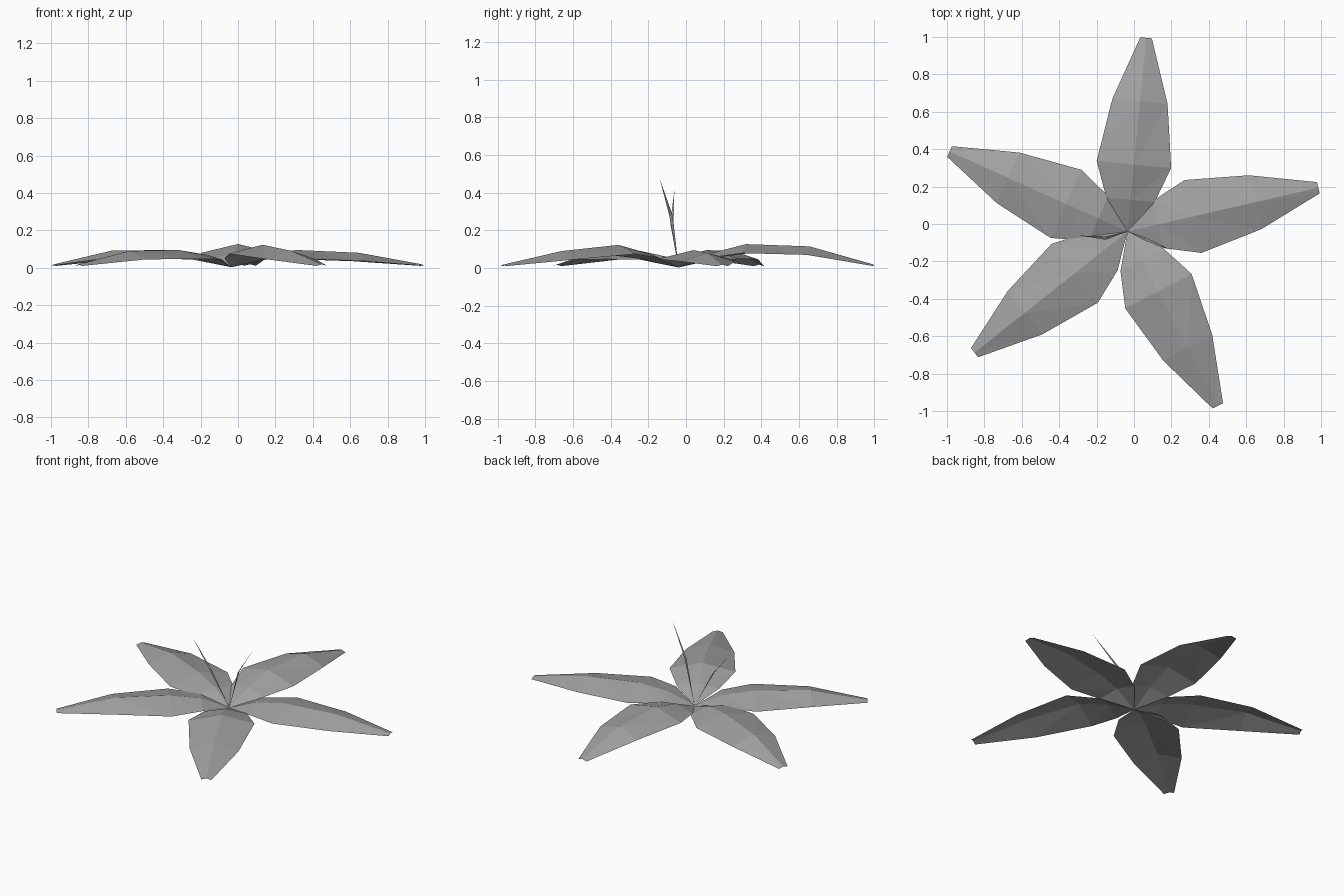
import bpy
import bmesh
from math import cos, sin, radians
from mathutils import Vector

cube = bpy.data.objects.get("Cube")
if cube:
    bpy.data.objects.remove(cube, do_unlink=True)

grey = bpy.data.materials.new("petal grey")
grey.use_nodes = True
colour = (0.36, 0.36, 0.36, 1)
grey.diffuse_color = colour
grey.node_tree.nodes["Principled BSDF"].inputs["Base Color"].default_value = colour

CENTRE = Vector((-0.035, -0.04, 0.003))


def finish(name, bm):
    mesh = bpy.data.meshes.new(name)
    bm.to_mesh(mesh)
    bm.free()
    mesh.materials.append(grey)
    obj = bpy.data.objects.new(name, mesh)
    bpy.context.collection.objects.link(obj)
    return obj


def petal(name, angle, length, ridge):
    """Thin folded leaf: a point, then rows of left edge, ridge, right edge."""
    a = radians(angle)
    out = Vector((cos(a), sin(a), 0))
    side = Vector((-sin(a), cos(a), 0))
    # distance along, half width, drop from ridge to edge
    rows = [(0.17, 0.13, 0.025), (0.36, 0.2, 0.048),
            (0.70, 0.148, 0.045), (length, 0.031, 0.008)]
    bm = bmesh.new()
    base = bm.verts.new(CENTRE)
    last = None
    for (r, w, drop), z in zip(rows, ridge):
        row = []
        for s in (1, 0, -1):
            p = CENTRE + out * r + side * w * s
            p.z = z - drop * abs(s)
            row.append(bm.verts.new(p))
        for i in range(2):
            if last:
                bm.faces.new((last[i], row[i + 1], row[i]))
                bm.faces.new((last[i], last[i + 1], row[i + 1]))
            else:
                bm.faces.new((base, row[i + 1], row[i]))
        last = row
    finish(name, bm)


def stamen(name, points, width):
    """Narrow upright ribbon, widest at its bend and pointed at the tip."""
    bm = bmesh.new()
    start, bend, tip = (Vector(p) for p in points)
    half = Vector((0, width / 2, 0))
    a = bm.verts.new(start)
    b = bm.verts.new(bend - half)
    c = bm.verts.new(bend + half)
    d = bm.verts.new(tip)
    bm.faces.new((a, b, c))
    bm.faces.new((b, d, c))
    finish(name, bm)


# Five petals
petal("right_petal", 12.9, 1.047, (0.07, 0.095, 0.08, 0.018))
petal("back_petal", 84.5, 1.04, (0.078, 0.127, 0.115, 0.019))
petal("left_petal", 155.8, 1.043, (0.07, 0.095, 0.092, 0.018))
petal("front_left_petal", 218.4, 1.043, (0.07, 0.095, 0.09, 0.018))
petal("front_right_petal", 297.4, 1.05, (0.075, 0.123, 0.09, 0.018))

# Two stamens
stamen("left_stamen", (CENTRE, (-0.15, -0.075, 0.24), (-0.29, -0.062, 0.41)), 0.018)
stamen("right_stamen", (CENTRE, (0.06, -0.08, 0.28), (0.2, -0.14, 0.475)), 0.018)
